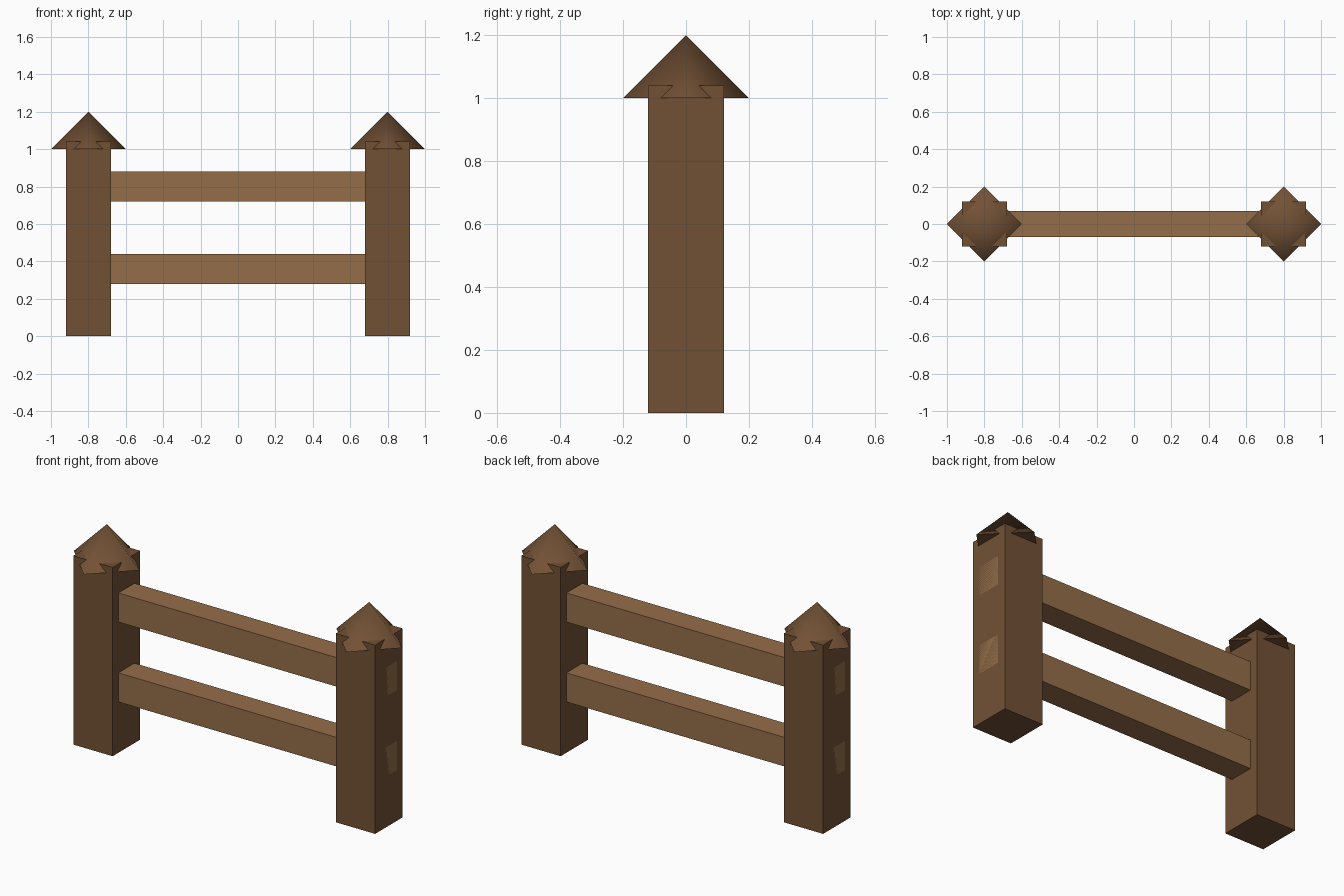
import bpy

if "Cube" in bpy.data.objects:
    bpy.data.objects.remove(bpy.data.objects["Cube"])


def material(name, color):
    mat = bpy.data.materials.new(name)
    mat.diffuse_color = (*color, 1)
    mat.use_nodes = True
    mat.node_tree.nodes["Principled BSDF"].inputs["Base Color"].default_value = mat.diffuse_color
    return mat


dark_wood = material("dark_wood", (0.17, 0.083, 0.036))
light_wood = material("light_wood", (0.30, 0.155, 0.068))


def finish(name, mat):
    obj = bpy.context.object
    obj.name = name
    obj.data.materials.append(mat)
    return obj


def box(name, center, size, mat):
    bpy.ops.mesh.primitive_cube_add(size=1, location=center)
    obj = finish(name, mat)
    obj.scale = size
    bpy.ops.object.transform_apply(location=False, rotation=False, scale=True)


# Square posts with four-sided pointed caps
for side, x in (("left", -0.8), ("right", 0.8)):
    box(f"{side}_post", (x, 0, 0.52), (0.24, 0.24, 1.04), dark_wood)
    bpy.ops.mesh.primitive_cone_add(vertices=4, radius1=0.2, depth=0.2, location=(x, 0, 1.1))
    cap = finish(f"{side}_post_cap", dark_wood)
    # Soft shading on the slopes, flat underside
    for face in cap.data.polygons:
        face.use_smooth = face.normal.z > -0.5

# Rails running through to the outer post faces
for level, z in (("lower", 0.36), ("upper", 0.80)):
    box(f"{level}_rail", (0, 0, z), (1.84, 0.14, 0.16), light_wood)
